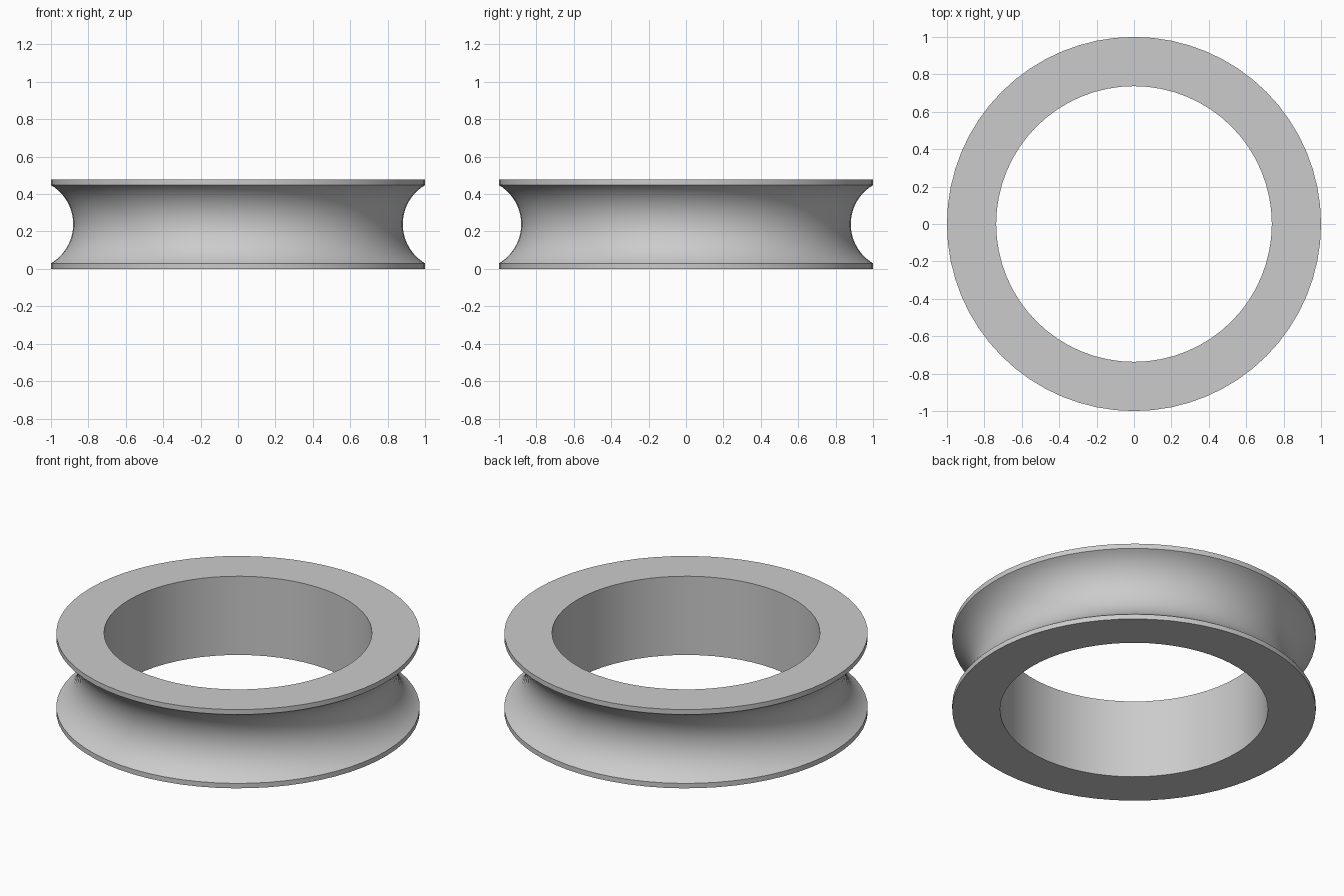
import bpy, bmesh, math

if "Cube" in bpy.data.objects:
    bpy.data.objects.remove(bpy.data.objects["Cube"])

SEGMENTS = 64
HEIGHT, OUTER, BORE = 0.478, 1.0, 0.737
LIP, DEPTH, ARC_STEPS = 0.03, 0.119, 24

# Groove arc: circle through both lip edges and the groove floor
mid = HEIGHT / 2
half = mid - LIP
radius = (half ** 2 + DEPTH ** 2) / (2 * DEPTH)
centre = OUTER - DEPTH + radius
sweep = math.asin(half / radius)
groove = []
for i in range(ARC_STEPS + 1):
    a = -sweep + 2 * sweep * i / ARC_STEPS
    groove.append((centre - radius * math.cos(a), mid + radius * math.sin(a)))

# Closed cross-section: bore, bottom, lower lip, groove, upper lip, top
profile = [(BORE, 0), (OUTER, 0)] + groove + [(OUTER, HEIGHT), (BORE, HEIGHT)]

# Revolve the cross-section around z
bm = bmesh.new()
rings = []
for s in range(SEGMENTS):
    t = 2 * math.pi * s / SEGMENTS
    rings.append([bm.verts.new((r * math.cos(t), r * math.sin(t), z)) for r, z in profile])
n = len(profile)
for s in range(SEGMENTS):
    a, b = rings[s], rings[(s + 1) % SEGMENTS]
    for i in range(n):
        j = (i + 1) % n
        bm.faces.new((a[i], b[i], b[j], a[j]))
bmesh.ops.recalc_face_normals(bm, faces=bm.faces)

mesh = bpy.data.meshes.new("grooved_ring")
bm.to_mesh(mesh)
bm.free()
ring = bpy.data.objects.new("grooved_ring", mesh)
bpy.context.collection.objects.link(ring)

# Smooth round surfaces with crisp lip edges
bpy.context.view_layer.objects.active = ring
ring.select_set(True)
bpy.ops.object.shade_smooth_by_angle(angle=math.radians(25))
